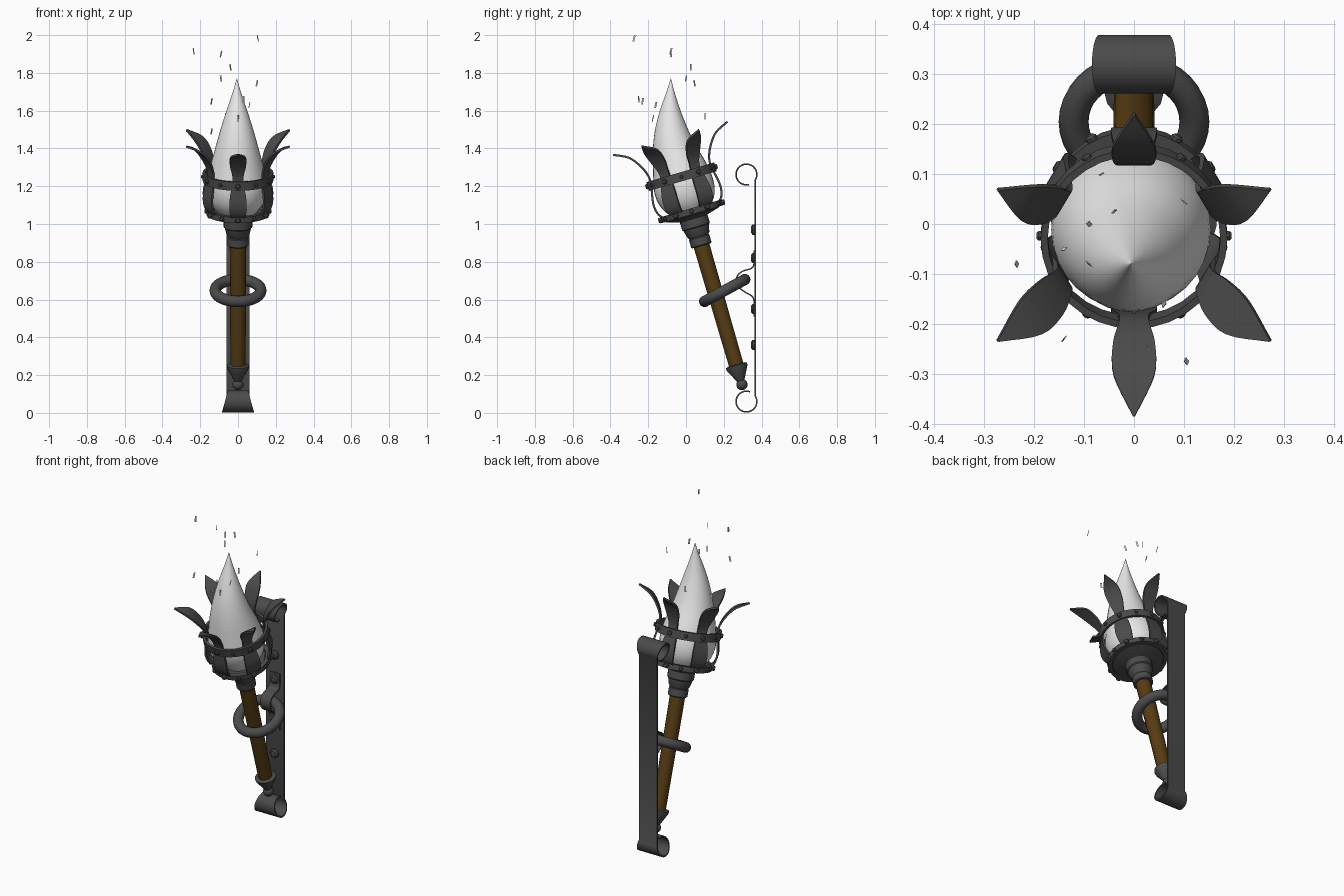
import bpy, bmesh, math, random
from mathutils import Matrix, Vector

if "Cube" in bpy.data.objects:
    bpy.data.objects.remove(bpy.data.objects["Cube"])

random.seed(4)


def material(name, rgb):
    m = bpy.data.materials.new(name)
    m.diffuse_color = (*rgb, 1)
    m.use_nodes = True
    m.node_tree.nodes["Principled BSDF"].inputs["Base Color"].default_value = m.diffuse_color
    return m


IRON = material("dark_iron", (0.07, 0.07, 0.07))
WOOD = material("brown_wood", (0.095, 0.045, 0.007))
FLAME = material("pale_flame", (0.8, 0.8, 0.8))

# the torch leans forward: local z is its axis, local -y its front
TORCH = Matrix.Translation((0, 0.296, 0.15)) @ Matrix.Rotation(math.radians(16.2), 4, 'X')
WORLD = Matrix.Identity(4)


def finish(name, bm, mat, matrix=WORLD, angle=35):
    bmesh.ops.recalc_face_normals(bm, faces=bm.faces)
    me = bpy.data.meshes.new(name)
    bm.to_mesh(me)
    bm.free()
    me.materials.append(mat)
    ob = bpy.data.objects.new(name, me)
    bpy.context.collection.objects.link(ob)
    ob.matrix_world = matrix
    bpy.ops.object.select_all(action='DESELECT')
    ob.select_set(True)
    bpy.context.view_layer.objects.active = ob
    bpy.ops.object.shade_smooth_by_angle(angle=math.radians(angle))
    return ob


def loft(name, rings, mat, matrix=WORLD, loop=False):
    """Skin a list of closed rings; cap the ends unless it loops."""
    bm = bmesh.new()
    vs = [[bm.verts.new(p) for p in r] for r in rings]
    n = len(vs[0])
    pairs = list(zip(vs, vs[1:])) + ([(vs[-1], vs[0])] if loop else [])
    for a, b in pairs:
        for i in range(n):
            j = (i + 1) % n
            bm.faces.new((a[i], a[j], b[j], b[i]))
    if not loop:
        bm.faces.new(vs[0])
        bm.faces.new(vs[-1])
    return finish(name, bm, mat, matrix)


def circle(r, n):
    return [(r * math.cos(math.tau * i / n), r * math.sin(math.tau * i / n)) for i in range(n)]


def lathe(name, profile, mat, matrix=TORCH, n=24, loop=False):
    return loft(name, [[(x, y, z) for x, y in circle(r, n)] for r, z in profile], mat, matrix, loop)


def spline(pts, steps=4):
    """Catmull-Rom smoothing of a list of tuples."""
    v = [Vector(p) for p in pts]
    v = [2 * v[0] - v[1]] + v + [2 * v[-1] - v[-2]]
    out = []
    for a, b, c, d in zip(v, v[1:], v[2:], v[3:]):
        for s in range(steps):
            t = s / steps
            out.append(0.5 * (2 * b + (c - a) * t + (2 * a - 5 * b + 4 * c - d) * t * t
                              + (3 * b - a - 3 * c + d) * t ** 3))
    return out + [v[-2]]


def ribbon(name, pts, thick, matrix=WORLD):
    """Flat iron strip along (y, z, half width) points."""
    rings = []
    for i, p in enumerate(pts):
        a, b = pts[max(i - 1, 0)], pts[min(i + 1, len(pts) - 1)]
        d = Vector((b[0] - a[0], b[1] - a[1])).normalized() * thick / 2
        w = max(p[2], 0.002)
        rings.append([(sx * w, p[0] - s * d.y, p[1] + s * d.x)
                      for sx, s in ((-1, -1), (1, -1), (1, 1), (-1, 1))])
    return loft(name, rings, IRON, matrix)


def rivet(name, loc, direction, r, depth, matrix=WORLD):
    rot = Vector(direction).to_track_quat('Z', 'Y').to_matrix().to_4x4()
    lathe(name, [(r, -depth * 0.3), (r, depth * 0.6), (r * 0.65, depth)], IRON,
          matrix @ Matrix.Translation(loc) @ rot, n=8)


# wooden handle, pommel and collar
lathe("handle", [(0.04, 0.09), (0.044, 0.8)], WOOD, n=14)
lathe("pommel_cone", [(0.046, 0.11), (0.06, 0.105), (0.058, 0.09), (0.02, 0.02)], IRON, n=14)
bm = bmesh.new()
bmesh.ops.create_uvsphere(bm, u_segments=16, v_segments=10, radius=0.03)
finish("pommel_ball", bm, IRON, TORCH)
lathe("collar", [(0.052, 0.765), (0.056, 0.77), (0.056, 0.81), (0.052, 0.815), (0.06, 0.825),
                 (0.07, 0.865), (0.076, 0.87), (0.076, 0.915), (0.09, 0.925)], IRON)

# basket: floor, lower hoop and upper band
lathe("basket_floor", [(0.07, 0.915), (0.145, 0.935), (0.155, 0.95), (0.07, 0.945)], IRON)


def hoop(name, r, t, h, thick):
    lathe(name, [(r - thick, t - h), (r, t - h), (r, t + h), (r - thick, t + h)], IRON, n=32, loop=True)


hoop("lower_hoop", 0.168, 0.955, 0.016, 0.025)
hoop("upper_band", 0.187, 1.146, 0.024, 0.014)

# six curling leaves with their rivets: (-radius, height, half width)
leaf = spline([(-0.13, 0.94, 0.03), (-0.172, 0.985, 0.042), (-0.184, 1.04, 0.046),
               (-0.176, 1.10, 0.04), (-0.166, 1.15, 0.031), (-0.168, 1.20, 0.03),
               (-0.193, 1.26, 0.042), (-0.24, 1.32, 0.041), (-0.315, 1.358, 0.002)])
for k in range(6):
    turn = TORCH @ Matrix.Rotation(math.radians(60 * k), 4, 'Z')
    ribbon(f"leaf_{k}", leaf, 0.011, turn)
    rivet(f"band_rivet_{k}", (0, -0.186, 1.146), (0, -1, 0), 0.014, 0.012, turn)
    half = turn @ Matrix.Rotation(math.radians(30), 4, 'Z')
    rivet(f"band_stud_{k}", (0, -0.186, 1.146), (0, -1, 0), 0.01, 0.009, half)
    rivet(f"hoop_rivet_{k}", (0, -0.168, 0.955), (0, -1, 0), 0.015, 0.015, turn)
    rivet(f"hoop_stud_{k}", (0, -0.168, 0.955), (0, -1, 0), 0.012, 0.01, half)

# flame: leaning at the base, straightening to the tip (y, z, radius, lean)
flame = spline([(0.03, 1.06, 0.10, 16), (0.012, 1.12, 0.145, 16), (-0.012, 1.2, 0.16, 15),
                (-0.035, 1.3, 0.142, 12), (-0.062, 1.4, 0.115, 8), (-0.078, 1.5, 0.087, 4),
                (-0.084, 1.6, 0.055, 1), (-0.082, 1.7, 0.021, 0), (-0.08, 1.77, 0.001, 0)], 3)
rings = []
for y, z, r, lean in flame:
    m = Matrix.Translation((-0.006, y, z)) @ Matrix.Rotation(math.radians(lean), 4, 'X')
    rings.append([m @ Vector((a, b, 0)) for a, b in circle(r, 32)])
loft("flame", rings, FLAME)

# floating sparks
sparks = [(-.235, -.08, 1.915), (.105, -.275, 1.983), (-.09, -.08, 1.9), (-.04, .025, 1.83),
          (-.09, 0, 1.77), (.1, .045, 1.745), (-.14, -.23, 1.65), (.03, -.25, 1.66),
          (.06, -.16, 1.63), (-.065, .1, 1.57), (0, -.175, 1.56), (-.14, -.05, 1.49)]
for i, p in enumerate(sparks):
    bm = bmesh.new()
    bmesh.ops.create_cube(bm, size=1, matrix=Matrix.Diagonal((0.009, 0.002, 0.034, 1)))
    m = (Matrix.Translation(p) @ Matrix.Rotation(random.uniform(-0.25, 0.25), 4, 'Y')
         @ Matrix.Rotation(random.uniform(-0.25, 0.25), 4, 'X')
         @ Matrix.Rotation(random.uniform(0, 3), 4, 'Z'))
    finish(f"spark_{i}", bm, FLAME, m)

# wall plate with a flared scroll at each end
path = []
for cz, start, end in ((0.06, 70, 390), (1.262, -30, 285)):
    for i in range(33):
        a = math.radians(start + (end - start) * i / 32)
        z = cz + 0.055 * math.sin(a)
        edge = min(z, 1.32 - z)
        k = max(0, min(1, (0.12 - edge) / 0.12))
        path.append((0.32 + 0.055 * math.cos(a), z, 0.053 + 0.032 * k))
ribbon("wall_plate", path, 0.008)
for i, z in enumerate((0.97, 0.82, 0.55, 0.36)):
    rivet(f"plate_rivet_{i}", (0, 0.363, z), (0, -1, 0), 0.027, 0.018)

# strap that holds the ring to the plate
strap = [(0.361, 0.86), (0.36, 0.79), (0.345, 0.765), (0.30, 0.75), (0.272, 0.725),
         (0.268, 0.69), (0.285, 0.66), (0.32, 0.635), (0.352, 0.615), (0.361, 0.58), (0.361, 0.51)]
ribbon("ring_strap", spline([(y, z, 0.035) for y, z in strap]), 0.007)

# holding ring
ring = Matrix.Translation((0, 0.205, 0.648)) @ Matrix.Rotation(math.radians(28.5), 4, 'X')
lathe("holding_ring", [(0.121 + a, b) for a, b in circle(0.03, 14)], IRON, ring, n=36, loop=True)
